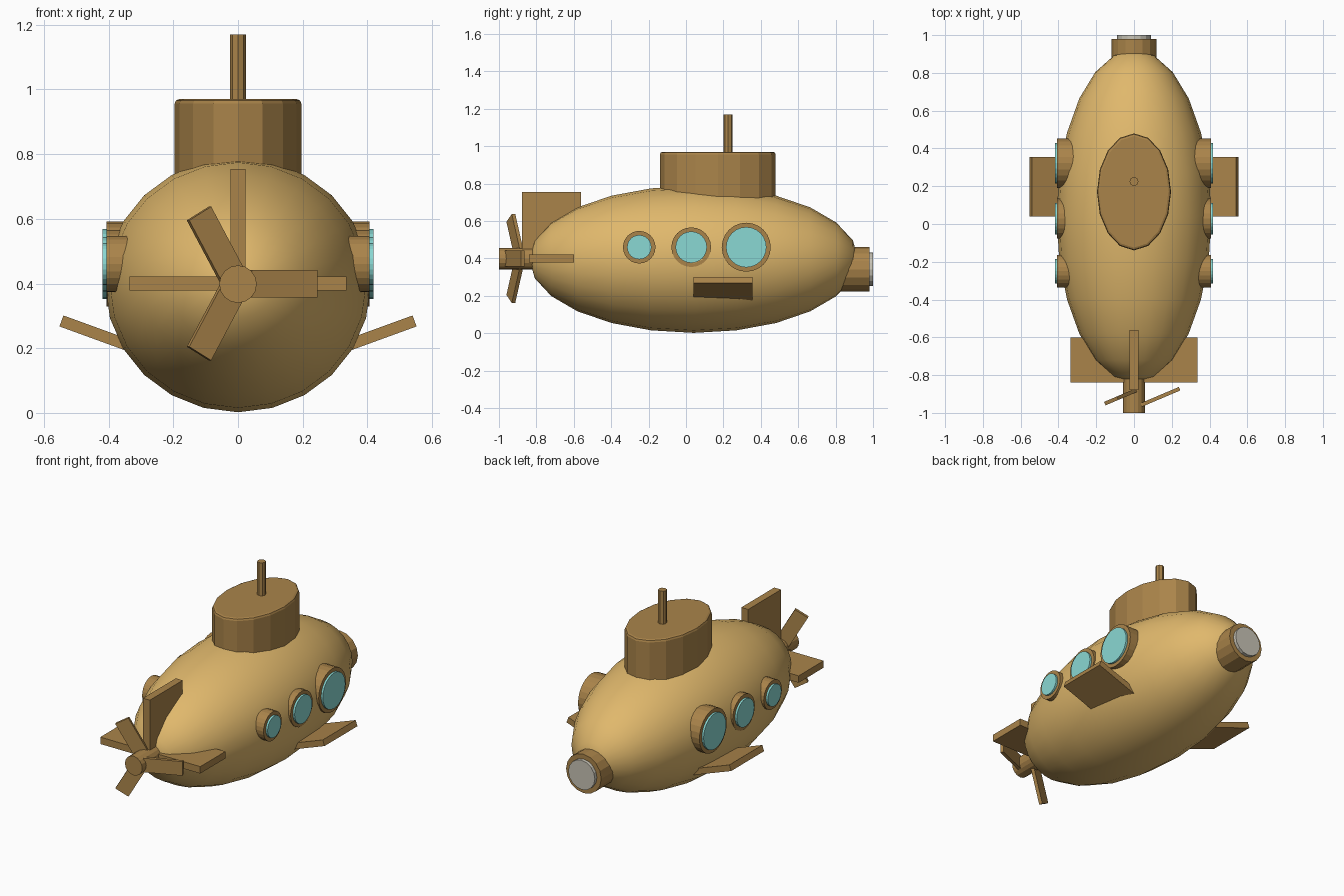
import bpy
import bmesh
from math import radians, cos, sin, pi
from mathutils import Matrix, Vector

default = bpy.data.objects.get("Cube")
if default:
    bpy.data.objects.remove(default, do_unlink=True)


def make_material(name, rgb):
    # Colours are given as display values and converted to linear
    linear = [((c / 255 + 0.055) / 1.055) ** 2.4 for c in rgb] + [1.0]
    mat = bpy.data.materials.new(name)
    mat.use_nodes = True
    mat.diffuse_color = linear
    mat.node_tree.nodes["Principled BSDF"].inputs["Base Color"].default_value = linear
    return mat


BRASS = make_material("light brass", (224, 184, 108))
BRONZE = make_material("dark bronze", (170, 132, 74))
GLASS = make_material("aqua glass", (138, 216, 211))
LENS = make_material("grey lens", (200, 196, 182))


def add_object(name, bm, mat, matrix):
    bm.transform(matrix)
    bmesh.ops.recalc_face_normals(bm, faces=bm.faces)
    mesh = bpy.data.meshes.new(name)
    bm.to_mesh(mesh)
    bm.free()
    mesh.materials.append(mat)
    obj = bpy.data.objects.new(name, mesh)
    bpy.context.collection.objects.link(obj)
    return obj


def box(name, center, size, mat, rotation=Matrix()):
    bm = bmesh.new()
    bmesh.ops.create_cube(bm, size=1)
    return add_object(name, bm, mat,
                      Matrix.Translation(center) @ rotation @ Matrix.Diagonal((*size, 1)))


def cylinder(name, start, end, radius, mat, sides=16, stretch=1.0):
    # stretch widens the section along y for upright cylinders
    start, end = Vector(start), Vector(end)
    axis = end - start
    bm = bmesh.new()
    bmesh.ops.create_cone(bm, cap_ends=True, segments=sides,
                          radius1=radius, radius2=radius, depth=axis.length)
    turn = axis.to_track_quat("Z", "Y").to_matrix().to_4x4()
    return add_object(name, bm, mat, Matrix.Translation((start + end) / 2)
                      @ Matrix.Diagonal((1, stretch, 1, 1)) @ turn)


# Hull: smooth stretched sphere with its poles at nose and tail
bm = bmesh.new()
bmesh.ops.create_uvsphere(bm, u_segments=24, v_segments=12, radius=1)
for face in bm.faces:
    face.smooth = True
add_object("hull", bm, BRASS, Matrix.Translation((0, 0.042, 0.395))
           @ Matrix.Diagonal((0.41, 0.88, 0.393, 1)) @ Matrix.Rotation(pi / 2, 4, "X"))

# Oval tower with a softened rim, and periscope
tower = cylinder("tower", (0, 0.17, 0.6), (0, 0.17, 0.97), 0.196, BRONZE, 16, 1.58)
rim = tower.modifiers.new("rim", "BEVEL")
rim.width = 0.014
rim.segments = 2
rim.limit_method = "ANGLE"
rim.angle_limit = radians(60)
cylinder("periscope", (0, 0.225, 0.9), (0, 0.225, 1.17), 0.024, BRONZE, 8)

# Nose lamp
cylinder("lamp_housing", (0, 0.78, 0.342), (0, 0.98, 0.342), 0.118, BRONZE, 16)
cylinder("lamp_lens", (0, 0.9, 0.342), (0, 1.0, 0.342), 0.089, LENS, 16)

# Tail fins
box("tail_plane", (0, -0.72, 0.4), (0.67, 0.24, 0.042), BRONZE)
box("rudder", (0, -0.72, 0.577), (0.046, 0.315, 0.355), BRONZE)

# Propeller: hub and three tilted blades
cylinder("propeller_hub", (0, -1.0, 0.398), (0, -0.78, 0.398), 0.058, BRONZE, 16)
for i in range(3):
    angle = radians(120 * i)
    box(f"propeller_blade_{i + 1}",
        (0.14 * cos(angle), -0.915, 0.4 + 0.14 * sin(angle)), (0.22, 0.02, 0.085), BRONZE,
        Matrix.Rotation(radians(23), 4, "Z") @ Matrix.Rotation(-angle, 4, "Y"))

# Portholes and diving planes on both sides
portholes = {"rear": (-0.25, 0.087, 0.065), "middle": (0.028, 0.106, 0.084),
             "front": (0.322, 0.131, 0.108)}
for side, s in (("left", 1), ("right", -1)):
    for place, (y, outer, inner) in portholes.items():
        cylinder(f"{side}_{place}_porthole_ring", (s * 0.3, y, 0.46), (s * 0.407, y, 0.46),
                 outer, BRONZE, 24)
        cylinder(f"{side}_{place}_porthole_glass", (s * 0.35, y, 0.46), (s * 0.419, y, 0.46),
                 inner, GLASS, 24)
    box(f"{side}_diving_plane", (s * 0.405, 0.198, 0.233), (0.3, 0.315, 0.036), BRONZE,
        Matrix.Rotation(radians(-20 * s), 4, "Y"))
